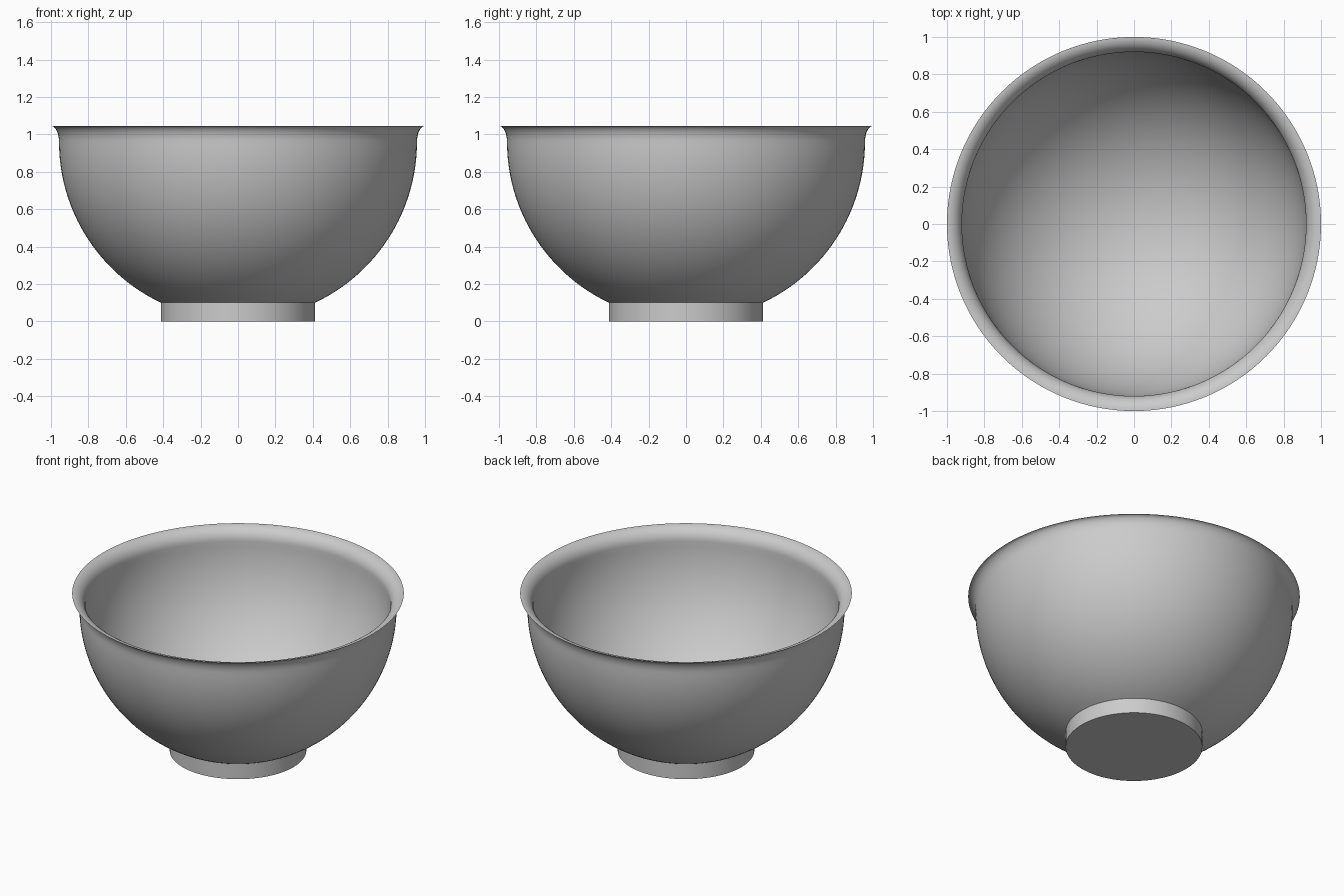
import bpy
import bmesh
from math import asin, cos, sin, pi, radians, sqrt

default = bpy.data.objects.get("Cube")
if default:
    bpy.data.objects.remove(default, do_unlink=True)

SEGMENTS = 128
CENTRE_Z = 0.96
OUTER_R, INNER_R = 0.957, 0.92
FOOT_R, FOOT_H = 0.412, 0.1
RIM_R, RIM_Z = 1.0, 1.045


def arc(cx, cz, rx, rz, start, end, steps):
    """Points of an elliptical arc in the radius/height plane."""
    angles = [start + (end - start) * i / steps for i in range(steps + 1)]
    return [(cx + rx * cos(a), cz + rz * sin(a)) for a in angles]


def lathe(name, profile, material):
    """Turn a radius/height profile around the z axis."""
    bm = bmesh.new()
    verts = [bm.verts.new((max(r, 0), 0, z)) for r, z in profile]
    edges = [bm.edges.new(pair) for pair in zip(verts, verts[1:])]
    bmesh.ops.spin(bm, geom=verts + edges, cent=(0, 0, 0), axis=(0, 0, 1),
                   angle=2 * pi, steps=SEGMENTS)
    bmesh.ops.remove_doubles(bm, verts=bm.verts, dist=0.0001)
    bmesh.ops.recalc_face_normals(bm, faces=bm.faces)
    mesh = bpy.data.meshes.new(name)
    bm.to_mesh(mesh)
    bm.free()
    mesh.materials.append(material)
    obj = bpy.data.objects.new(name, mesh)
    bpy.context.collection.objects.link(obj)
    bpy.ops.object.select_all(action="DESELECT")
    obj.select_set(True)
    bpy.context.view_layer.objects.active = obj
    bpy.ops.object.shade_smooth_by_angle(angle=radians(35))
    return obj


grey = bpy.data.materials.new("light grey")
grey.use_nodes = True
colour = (0.6, 0.6, 0.6, 1)
grey.diffuse_color = colour
grey.node_tree.nodes["Principled BSDF"].inputs["Base Color"].default_value = colour

# Solid foot, round outer wall, thin flared lip and round inside
joint = -asin(sqrt(1 - (FOOT_R / OUTER_R) ** 2))
lip = RIM_Z - CENTRE_Z
foot = [(0, 0), (FOOT_R, 0), (FOOT_R, FOOT_H)]
# The wall is stretched slightly so that it meets the foot exactly
wall_height = (CENTRE_Z - FOOT_H) / -sin(joint)
outer_wall = arc(0, CENTRE_Z, OUTER_R, wall_height, joint, 0, 32)
outer_lip = arc(RIM_R, CENTRE_Z, RIM_R - OUTER_R, lip, pi, pi / 2, 10)
inner_lip = arc(RIM_R, CENTRE_Z, RIM_R - INNER_R, lip, pi / 2, pi, 10)
inner_wall = arc(0, CENTRE_Z, INNER_R, INNER_R - 0.01, 0, -pi / 2, 40)
lathe("bowl", foot + outer_wall[1:] + outer_lip[1:] + inner_lip[1:] + inner_wall[1:], grey)
